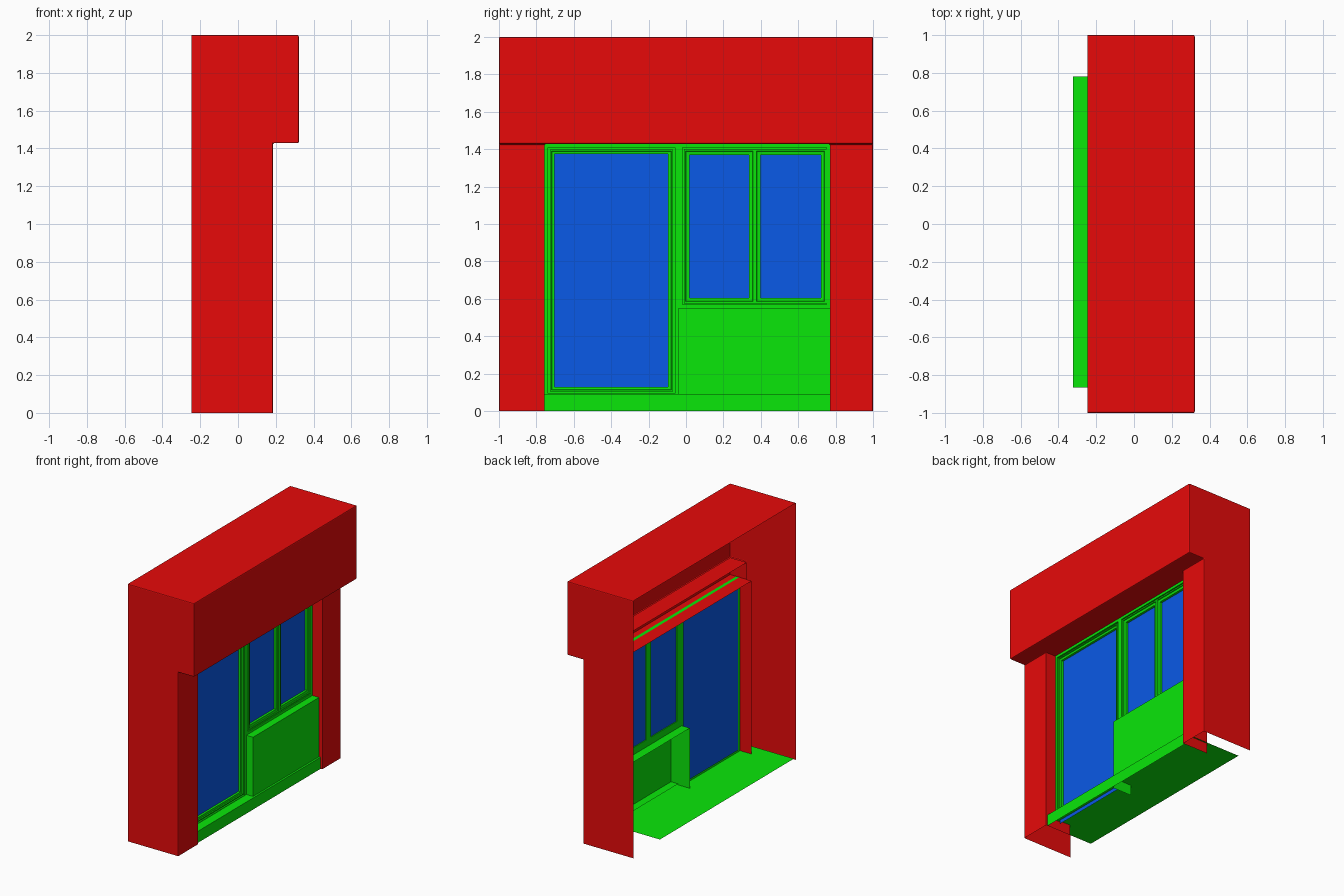
import bpy, bmesh

if "Cube" in bpy.data.objects:
    bpy.data.objects.remove(bpy.data.objects["Cube"])


def material(name, rgb):
    m = bpy.data.materials.new(name)
    m.diffuse_color = (*rgb, 1)
    m.use_nodes = True
    m.node_tree.nodes["Principled BSDF"].inputs["Base Color"].default_value = m.diffuse_color
    return m


RED = material("wall_red", (0.8, 0.003, 0.003))
GREEN = material("frame_green", (0.003, 0.8, 0.003))
BLUE = material("glass_blue", (0.003, 0.1, 0.8))


def build(name, faces, mat, bevel=0):
    """Object from a list of polygons, corners merged."""
    bm = bmesh.new()
    for f in faces:
        bm.faces.new([bm.verts.new(p) for p in f])
    bmesh.ops.remove_doubles(bm, verts=bm.verts, dist=0.0005)
    bmesh.ops.recalc_face_normals(bm, faces=bm.faces)
    me = bpy.data.meshes.new(name)
    bm.to_mesh(me)
    bm.free()
    me.materials.append(mat)
    ob = bpy.data.objects.new(name, me)
    bpy.context.collection.objects.link(ob)
    if bevel:
        b = ob.modifiers.new("edge", 'BEVEL')
        b.width, b.segments, b.limit_method = bevel, 2, 'ANGLE'
    return ob


# Flat sheets facing each axis
def sx(x, y0, y1, z0, z1):
    return [(x, y0, z0), (x, y1, z0), (x, y1, z1), (x, y0, z1)]


def sy(y, x0, x1, z0, z1):
    return [(x0, y, z0), (x1, y, z0), (x1, y, z1), (x0, y, z1)]


def sz(z, x0, x1, y0, y1):
    return [(x0, y0, z), (x1, y0, z), (x1, y1, z), (x0, y1, z)]


def frame(name, y0, y1, z0, z1, profile):
    """Sweep an (inset, x) profile around a rectangle."""
    faces = []
    rings = [[(x, y0 + d, z0 + d), (x, y1 - d, z0 + d),
              (x, y1 - d, z1 - d), (x, y0 + d, z1 - d)] for d, x in profile]
    for a, b in zip(rings, rings[1:]):
        for i in range(4):
            j = (i + 1) % 4
            faces.append([a[i], a[j], b[j], b[i]])
    return build(name, faces, GREEN)


BACK, FRONT, TOP = -0.247, 0.186, 0.322   # wall depths
L, R, H = -0.757, 0.77, 1.428             # opening left, right, head
REVEAL = -0.035

# Wall shell: roof, fascia, soffit, piers, end walls
shell = [sz(2, BACK, TOP, -1, 1), sz(H, FRONT, TOP, -1, L),
         sz(H, FRONT, TOP, L, R), sz(H, FRONT, TOP, R, 1),
         [(TOP, -1, H), (TOP, L, H), (TOP, R, H), (TOP, 1, H), (TOP, 1, 2), (TOP, -1, 2)],
         sx(FRONT, -1, L, 0, H), sx(FRONT, R, 1, 0, H)]
for y in (-1, 1):
    shell.append([(BACK, y, 0), (FRONT, y, 0), (FRONT, y, H),
                  (TOP, y, H), (TOP, y, 2), (BACK, y, 2)])
build("wall_shell", shell, RED, bevel=0.007)

# Reveals around the opening and the open-backed box over it
build("side_reveals", [sy(L, REVEAL, FRONT, 0, H), sy(R, REVEAL, FRONT, 0, H)], RED)
build("head_reveal", [sz(H, REVEAL, 0.072, L, R), sz(H, 0.098, FRONT + 0.007, L, R)], RED)
build("shutter_box", [sx(0.15, L, R, H, 1.56), sz(1.56, 0.008, 0.15, L, R),
                      sy(L, 0.008, 0.15, H, 1.56), sy(R, 0.008, 0.15, H, 1.56)], RED)

# Floor plate and threshold
build("floor", [sz(0.082, -0.322, 0.155, -0.865, 0.78)], GREEN)
build("threshold", [sx(0.172, L, R, 0, 0.09), sz(0.09, 0.095, 0.172, L, R)], GREEN)

# Lower panel box: front, ledge and side cheek
build("lower_panel", [sx(0.157, -0.04, R, 0.07, 0.55),
                      sz(0.55, -0.005, 0.157, -0.04, R),
                      [(-0.005, -0.04, 0), (0.157, -0.04, 0), (0.157, -0.04, 0.07),
                       (0.157, -0.04, 0.55), (-0.005, -0.04, 0.55)]], GREEN)

# Door: stepped frame and glass running behind it
frame("door_frame", L, -0.04, 0.074, 1.428,
      [(0.025, 0.065), (0, 0.065), (0, 0.1), (0.02, 0.1), (0.02, 0.085), (0.03, 0.085),
       (0.03, 0.1), (0.038, 0.1), (0.04, 0.092), (0.055, 0.09), (0.055, 0.072)])
build("door_glass", [sx(0.072, -0.74, -0.06, 0.045, 1.41)], BLUE)

# Window: outer frame and two sashes with glass
frame("window_frame", -0.04, R, 0.55, 1.428,
      [(0.025, 0.065), (0, 0.065), (0, 0.1), (0.02, 0.1), (0.02, 0.085), (0.03, 0.085)])
for side, y0, y1 in (("left", -0.012, 0.367), ("right", 0.367, 0.751)):
    frame(side + "_sash", y0, y1, 0.575, 1.4,
          [(0.03, 0.065), (0, 0.065), (0, 0.1), (0.01, 0.1),
           (0.012, 0.093), (0.03, 0.09), (0.03, 0.065)])
    build(side + "_glass", [sx(0.072, y0 + 0.02, y1 - 0.02, 0.595, 1.38)], BLUE)
